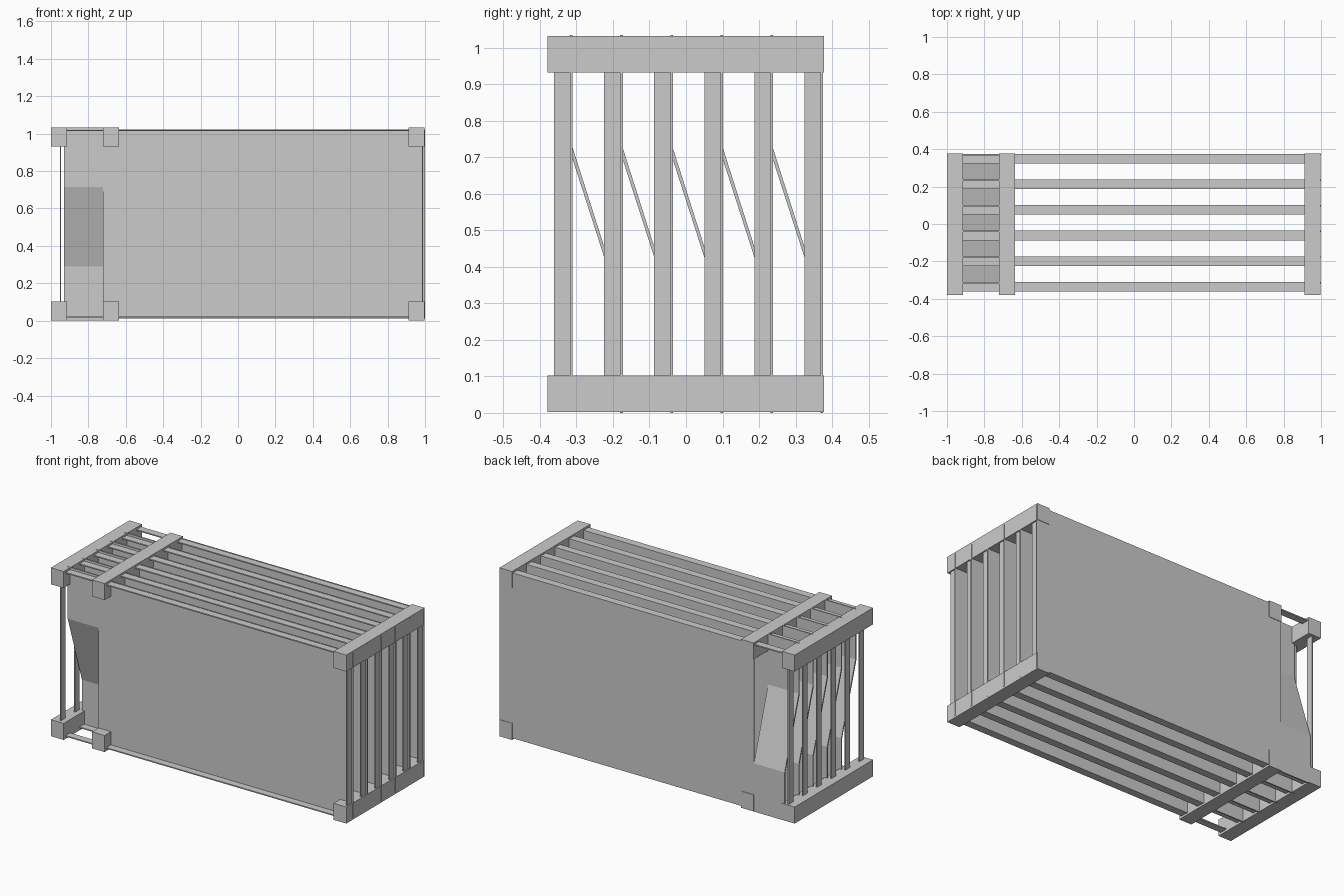
import bpy

if "Cube" in bpy.data.objects:
    bpy.data.objects.remove(bpy.data.objects["Cube"])

PITCH = 0.137          # spacing between bays
Y0 = -0.361            # front edge of the first strap
STRAP_W = 0.044
SHEET_T = 0.007


def prism(name, profile, axis, a, b):
    """Extrude a closed 2D profile along x ('X': y,z points) or y ('Y': x,z points)."""
    n = len(profile)
    put = (lambda p, t: (t, p[0], p[1])) if axis == 'X' else (lambda p, t: (p[0], t, p[1]))
    verts = [put(p, t) for t in (a, b) for p in profile]
    faces = [tuple(range(n)), tuple(range(2 * n - 1, n - 1, -1))]
    faces += [(i, i + n, (i + 1) % n + n, (i + 1) % n) for i in range(n)]
    me = bpy.data.meshes.new(name)
    me.from_pydata(verts, [], faces)
    import bmesh
    bm = bmesh.new()
    bm.from_mesh(me)
    bmesh.ops.recalc_face_normals(bm, faces=bm.faces)
    bm.to_mesh(me)
    bm.free()
    ob = bpy.data.objects.new(name, me)
    bpy.context.collection.objects.link(ob)
    return ob


def box(name, x, y, z):
    return prism(name, [(x[0], z[0]), (x[1], z[0]), (x[1], z[1]), (x[0], z[1])], 'Y', *y)


# Cross beams, lower and upper
for label, z in (("lower", (0.002, 0.103)), ("upper", (0.931, 1.032))):
    for x in ((-1.0, -0.914), (-0.722, -0.637), (0.912, 0.998)):
        box(label + "_cross_beam", x, (-0.379, 0.378), z)

XL, XR, ZB, ZT, T = -0.953, 0.99, 0.015, 1.02, 0.007
for i in range(6):
    y = Y0 + PITCH * i
    w = (y, y + STRAP_W)

    # Flat strap frame round each divider
    box("bottom_strap", (XL, XR), w, (ZB, ZB + T))
    box("top_strap", (XL, XR), w, (ZT - T, ZT))
    box("left_strap", (XL, XL + T), w, (ZB + T, ZT - T))
    box("right_strap", (XR - T, XR), w, (ZB + T, ZT - T))

    # Divider sheet on the rear edge of the strap
    s = y + STRAP_W
    box("divider_sheet", (-0.721, 1.0), (s, s + SHEET_T), (0.012, 1.022))

    # Bent sheet joining this divider's top to the next divider's bottom
    if i < 5:
        q = s + PITCH
        prism("bent_sheet", [(s, 1.034), (s, 0.715), (q, 0.29), (q, 0.0),
                             (q + SHEET_T, 0.0), (q + SHEET_T, 0.295),
                             (s + SHEET_T, 0.725), (s + SHEET_T, 1.034)],
              'X', -0.93, -0.722)
